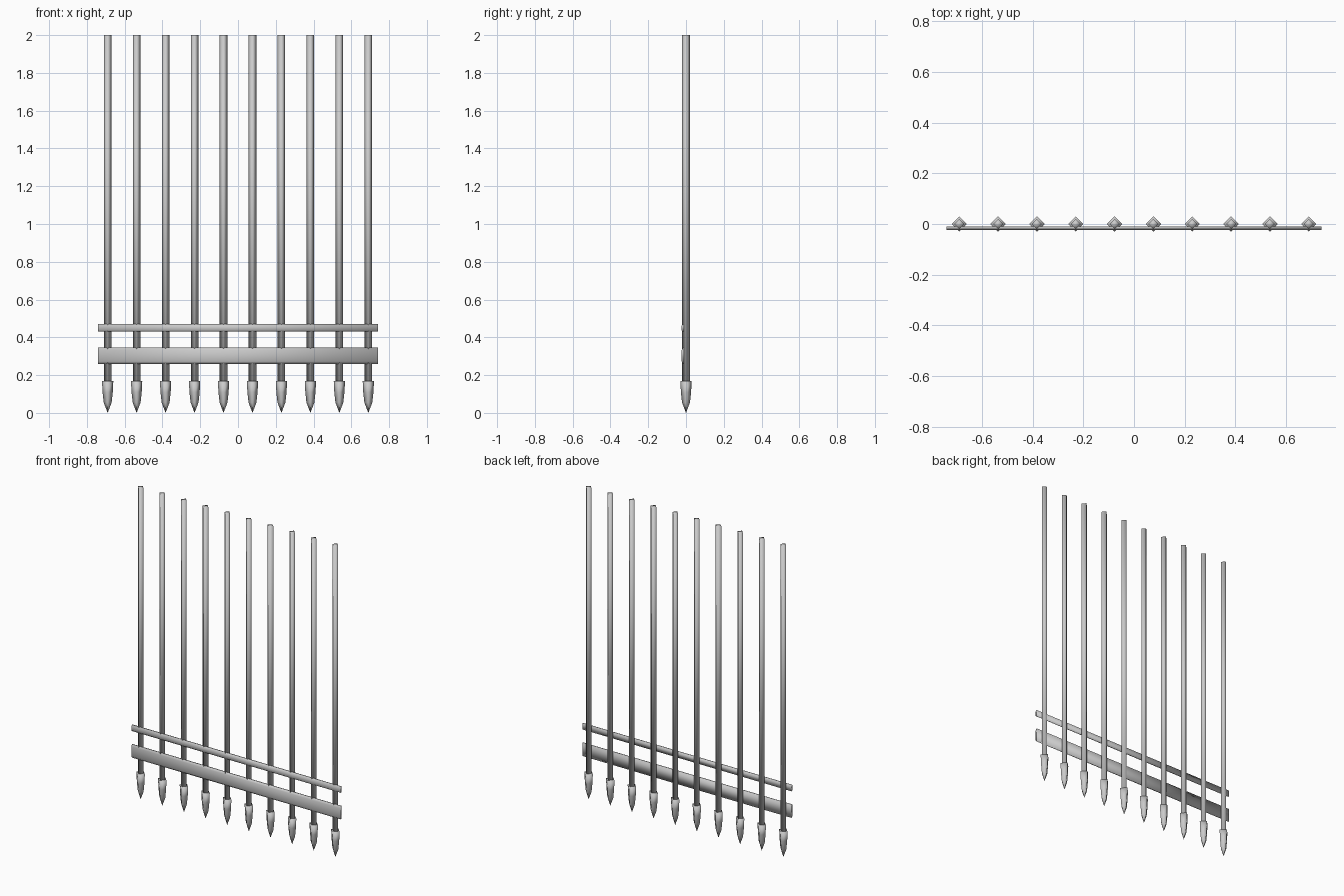
import bpy, bmesh, math

if "Cube" in bpy.data.objects:
    bpy.data.objects.remove(bpy.data.objects["Cube"])


def make_object(name, rings, cap_start=True, cap_end=True):
    """Skin a list of equal-sized vertex rings into a smooth closed mesh."""
    bm = bmesh.new()
    loops = [[bm.verts.new(p) for p in ring] for ring in rings]
    n = len(loops[0])
    for a, b in zip(loops, loops[1:]):
        for i in range(n):
            j = (i + 1) % n
            bm.faces.new((a[i], a[j], b[j], b[i]))
    if cap_start:
        bm.faces.new(loops[0][::-1])
    if cap_end:
        bm.faces.new(loops[-1])
    bmesh.ops.remove_doubles(bm, verts=bm.verts, dist=1e-5)
    bmesh.ops.recalc_face_normals(bm, faces=bm.faces)
    for f in bm.faces:
        f.smooth = True
    mesh = bpy.data.meshes.new(name)
    bm.to_mesh(mesh)
    bm.free()
    obj = bpy.data.objects.new(name, mesh)
    bpy.context.collection.objects.link(obj)
    return obj


def diamond(x, r, z):
    return [(x + r * math.cos(i * math.pi / 2), r * math.sin(i * math.pi / 2), z)
            for i in range(4)]


def rail(name, z0, z1, bevel):
    # flat strap with chamfered front edges
    profile = [(-0.010, z0), (-0.016, z0), (-0.023, z0 + bevel),
               (-0.023, z1 - bevel), (-0.016, z1), (-0.010, z1)]
    return make_object(name, [[(x, y, z) for y, z in profile] for x in (-0.74, 0.74)])


# vertical diamond-section bars with spear points
COUNT, REACH = 10, 0.69
for i in range(COUNT):
    x = -REACH + 2 * REACH * i / (COUNT - 1)
    make_object(f"bar_{i + 1}", [diamond(x, 0.02, z) for z in (0.16, 2.0)])
    make_object(f"spear_point_{i + 1}",
                [diamond(x, r, z) for r, z in
                 ((0.0001, 0.0), (0.021, 0.055), (0.027, 0.11), (0.03, 0.17))])

# horizontal rails across the front
rail("lower_rail", 0.26, 0.345, 0.012)
rail("upper_rail", 0.43, 0.47, 0.007)
